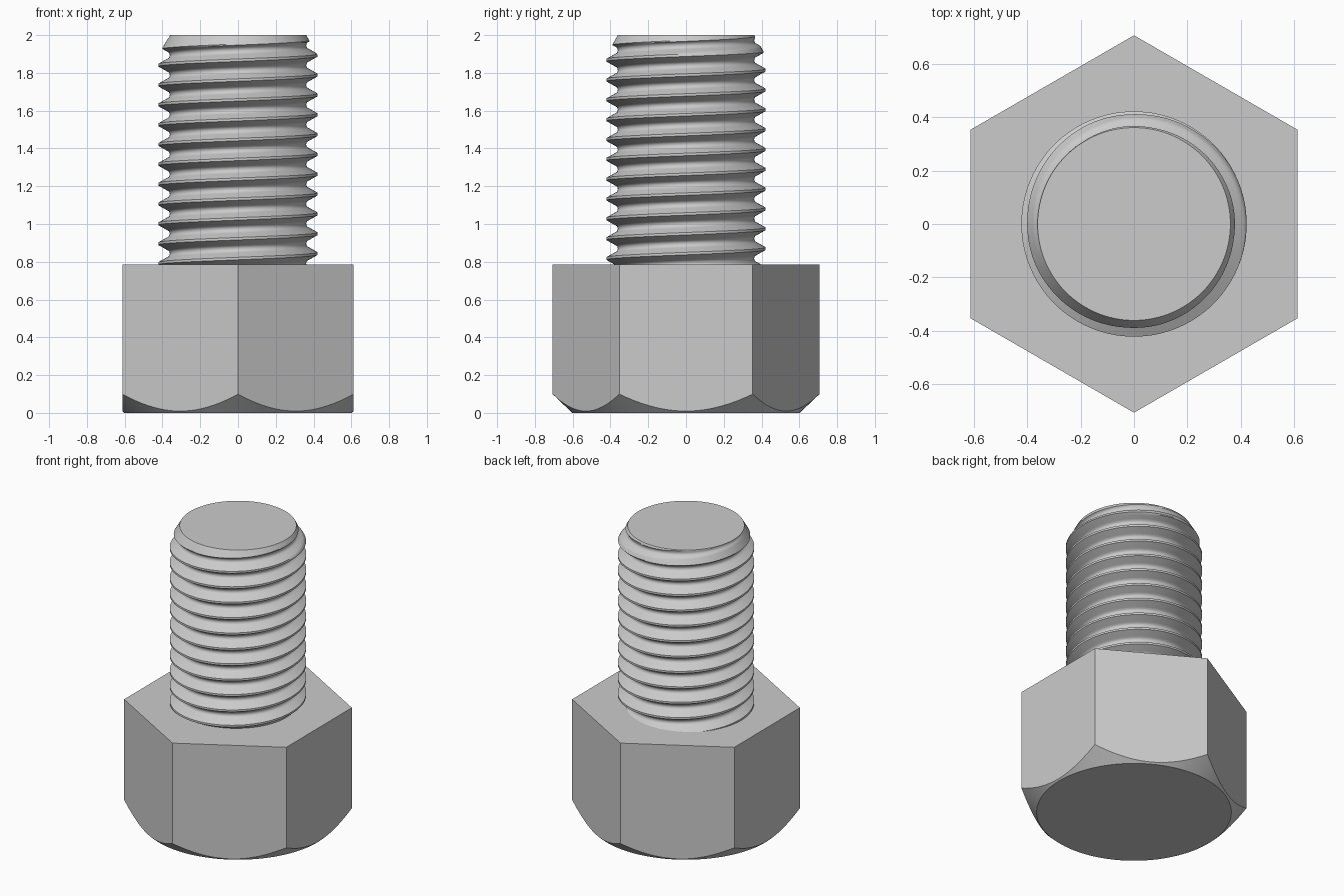
import bpy, bmesh, math

if "Cube" in bpy.data.objects:
    bpy.data.objects.remove(bpy.data.objects["Cube"])

steel = bpy.data.materials.new("steel grey")
steel.diffuse_color = (0.6, 0.6, 0.6, 1)
steel.use_nodes = True
steel.node_tree.nodes["Principled BSDF"].inputs["Base Color"].default_value = steel.diffuse_color


def finish(bm, name):
    bmesh.ops.remove_doubles(bm, verts=bm.verts, dist=1e-5)
    bmesh.ops.recalc_face_normals(bm, faces=bm.faces)
    mesh = bpy.data.meshes.new(name)
    bm.to_mesh(mesh)
    bm.free()
    mesh.materials.append(steel)
    ob = bpy.data.objects.new(name, mesh)
    bpy.context.collection.objects.link(ob)
    bpy.ops.object.select_all(action='DESELECT')
    ob.select_set(True)
    bpy.context.view_layer.objects.active = ob
    bpy.ops.object.shade_smooth_by_angle(angle=math.radians(30))


def polar(r, a, z):
    return (r * math.cos(a), r * math.sin(a), z)


N = 120
ANG = [2 * math.pi * i / N for i in range(N)]

# Hex head: the conical chamfer at the bottom meets the six flats in arcs
FLAT, BASE_R, HEAD_TOP = 0.612, 0.602, 0.785
bm = bmesh.new()
rings = [[], [], []]
for a in ANG:
    off = (a + math.pi / 6) % (math.pi / 3) - math.pi / 6
    r = FLAT / math.cos(off)
    for ring, (rad, z) in zip(rings, [(BASE_R, 0), (r, (r - BASE_R) * 0.95), (r, HEAD_TOP)]):
        ring.append(bm.verts.new(polar(rad, a, z)))
for lo, hi in zip(rings, rings[1:]):
    for i in range(N):
        j = (i + 1) % N
        bm.faces.new((lo[i], lo[j], hi[j], hi[i]))
bm.faces.new(rings[0])
bm.faces.new(rings[2])
finish(bm, "hex_head")

# Threaded shank: right-handed helix, tip cut by a cone
PITCH, CREST_Z, TOP, BOTTOM, TIP_R = 0.105, 1.7885, 2.0, 0.77, 0.361
HALF = [(0, 0.422), (0.0066, 0.422), (0.0375, 0.367), (0.045, 0.3625), (0.0525, 0.361)]


def radius(d, z):
    """Thread radius at distance d from the crest, limited by the tip cone."""
    d = abs(d)
    r = HALF[-1][1]
    for (d0, r0), (d1, r1) in zip(HALF, HALF[1:]):
        if d0 <= d <= d1:
            r = r0 + (r1 - r0) * (d - d0) / (d1 - d0)
            break
    return min(r, TIP_R + (TOP - z) * 0.577)


half = [0, 0.0066] + [0.0066 + 0.0309 * k / 5 for k in range(1, 6)] + [0.045, 0.0525]
offsets = [-d for d in reversed(half[1:])] + half

bm = bmesh.new()
previous = None
first = -11 * N
for i in range(first, 4 * N + 1):
    a = 2 * math.pi * i / N
    crest = CREST_Z + PITCH * i / N
    column = []
    for d in offsets:
        z = min(max(crest + d, BOTTOM), TOP)
        dd = (z - crest + PITCH / 2) % PITCH - PITCH / 2 if z != crest + d else d
        column.append(bm.verts.new(polar(radius(dd, z), a, z)))
    if previous:
        for k in range(len(offsets) - 1):
            quad = (previous[k], column[k], column[k + 1], previous[k + 1])
            zs = [v.co.z for v in quad]
            if max(zs) - min(zs) > 1e-7:
                bm.faces.new(quad)
    previous = column
bmesh.ops.delete(bm, geom=[v for v in bm.verts if not v.link_faces], context='VERTS')
# flat tip
bm.faces.new([bm.verts.new(polar(TIP_R, a, TOP)) for a in ANG])
finish(bm, "threaded_shank")
